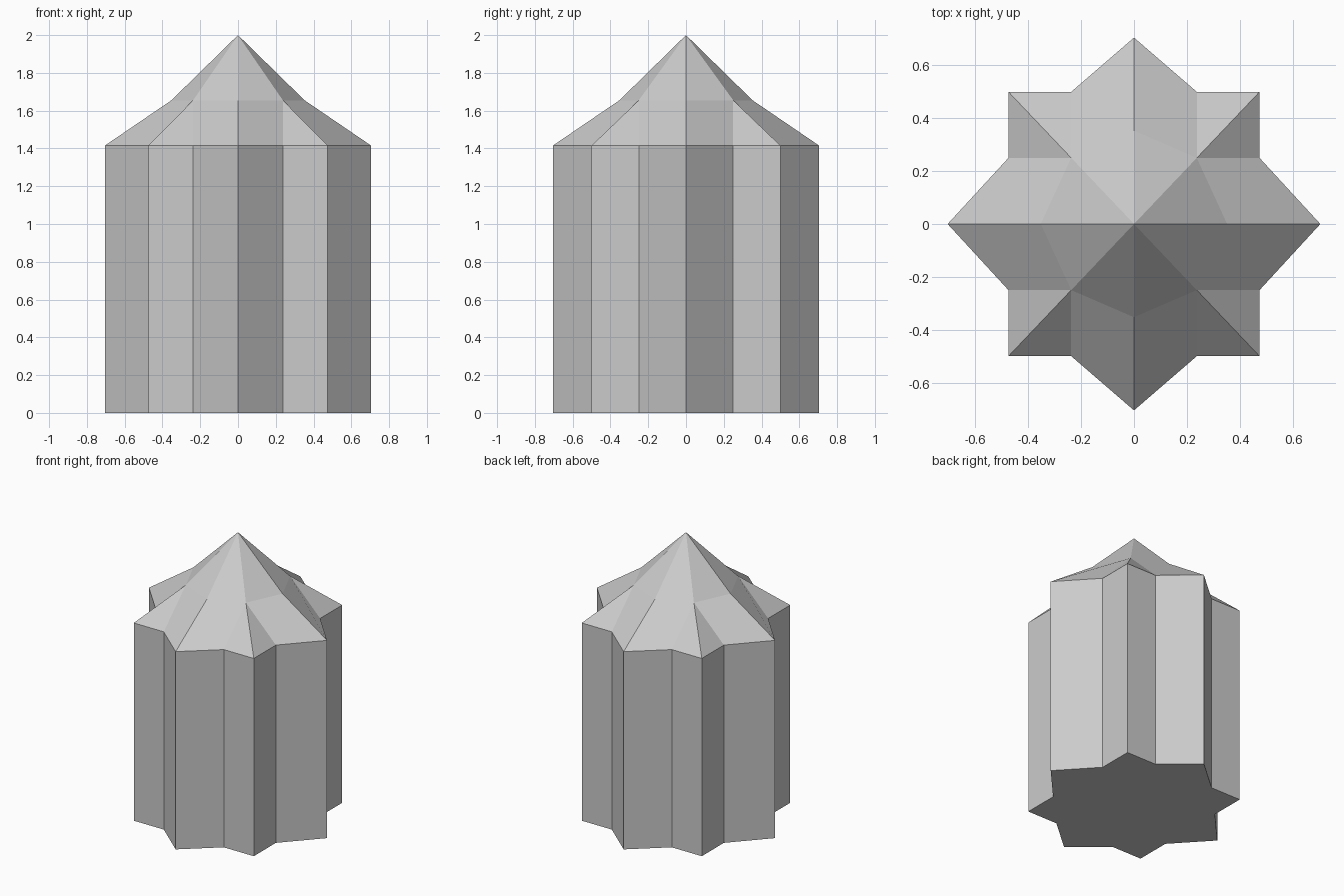
import bpy
import bmesh

cube = bpy.data.objects.get("Cube")
if cube:
    bpy.data.objects.remove(cube, do_unlink=True)

EAVE, BREAK, APEX = 1.415, 1.655, 2.0

stone = bpy.data.materials.new("pale_grey")
stone.use_nodes = True
GREY = (0.6, 0.6, 0.6, 1.0)
stone.diffuse_color = GREY
stone.node_tree.nodes["Principled BSDF"].inputs["Base Color"].default_value = GREY


def make_object(name, bm):
    bmesh.ops.recalc_face_normals(bm, faces=bm.faces[:])
    mesh = bpy.data.meshes.new(name)
    bm.to_mesh(mesh)
    bm.free()
    mesh.materials.append(stone)
    obj = bpy.data.objects.new(name, mesh)
    bpy.context.collection.objects.link(obj)
    return obj


# Eight-pointed star outline: half of it, then the same turned half a circle
half = [(0.705, 0), (0.475, 0.25), (0.475, 0.5), (0.2375, 0.5),
        (0, 0.705), (-0.2375, 0.5), (-0.475, 0.5), (-0.475, 0.25)]
outline = half + [(-x, -y) for x, y in half]
count = len(outline)

# Tower walls and floor
bm = bmesh.new()
low = [bm.verts.new((x, y, 0)) for x, y in outline]
high = [bm.verts.new((x, y, EAVE)) for x, y in outline]
bm.faces.new(low[::-1])
for i in range(count):
    j = (i + 1) % count
    bm.faces.new((low[i], low[j], high[j], high[i]))
make_object("tower_walls", bm)

# Folded roof: star eaves rise to an octagon, then to a point
bm = bmesh.new()
eave = [bm.verts.new((x, y, EAVE)) for x, y in outline]
apex = bm.verts.new((0, 0, APEX))
ridge, corner = [], []
for i in range(0, count, 4):
    tip, block = outline[i], outline[i + 2]
    ridge.append(bm.verts.new((tip[0] / 2, tip[1] / 2, BREAK)))
    corner.append(bm.verts.new((block[0] / 2, block[1] / 2, BREAK)))
for k in range(4):
    a, b, c, d = eave[4 * k:4 * k + 4]
    e = eave[(4 * k + 4) % count]
    r, q, s = ridge[k], corner[k], ridge[(k + 1) % 4]
    for face in ((a, b, q, r), (b, c, q), (c, d, q), (d, e, s, q),
                 (r, q, apex), (q, s, apex)):
        bm.faces.new(face)
# The roof is an open shell, so make every face look upward
roof = make_object("folded_roof", bm)
bm = bmesh.new()
bm.from_mesh(roof.data)
bm.normal_update()
bmesh.ops.reverse_faces(bm, faces=[f for f in bm.faces if f.normal.z < 0])
bm.to_mesh(roof.data)
bm.free()
